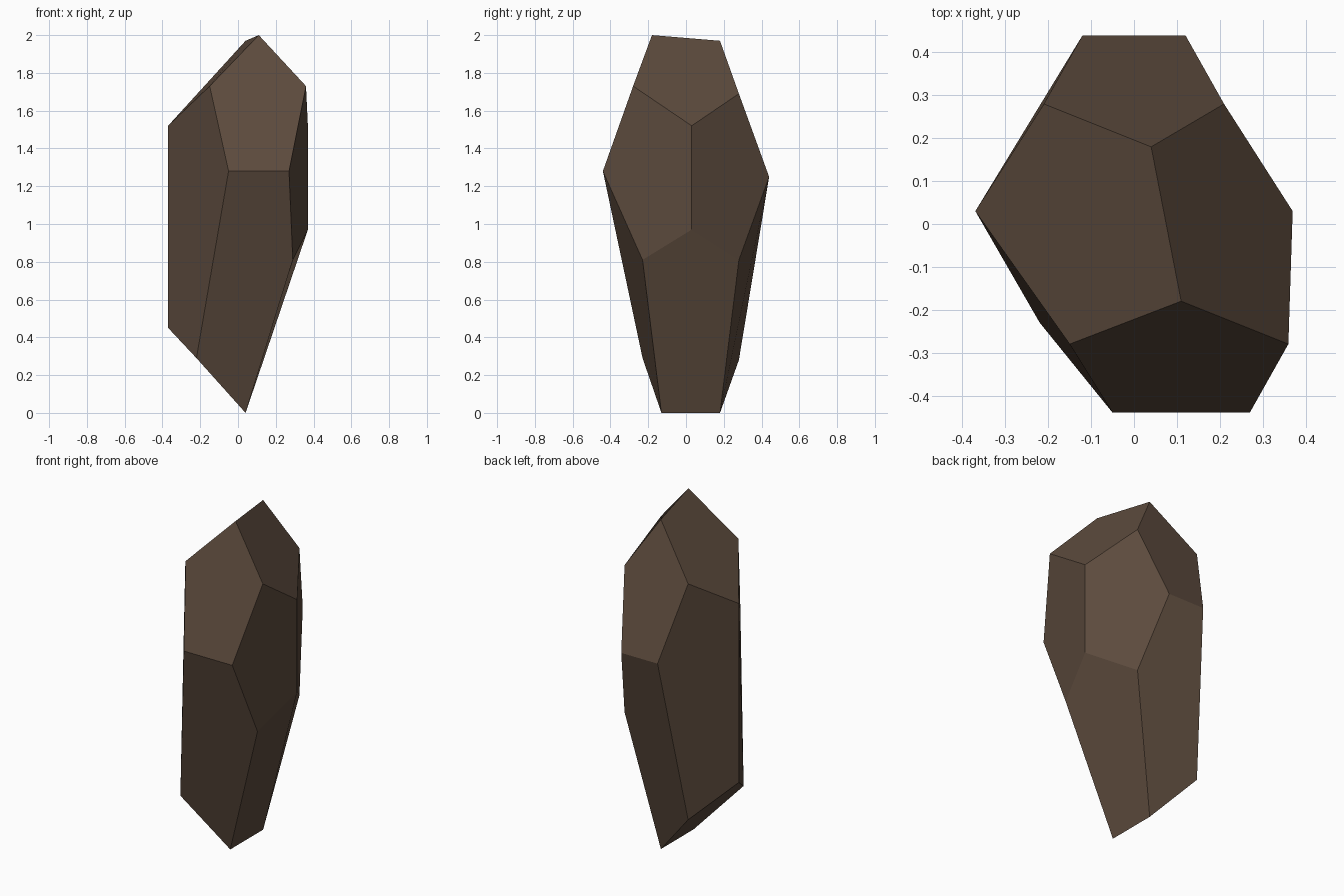
import bpy
import bmesh

# Remove the default cube
default_cube = bpy.data.objects.get("Cube")
if default_cube:
    bpy.data.objects.remove(default_cube, do_unlink=True)

LOW, HIGH = -1, 1
SIDES = (LOW, HIGH)

# One rock brown for the whole stone
brown = bpy.data.materials.new("rock_brown")
brown.use_nodes = True
colour = (0.108, 0.070, 0.047, 1.0)
brown.diffuse_color = colour
shader = next(n for n in brown.node_tree.nodes if n.type == "BSDF_PRINCIPLED")
shader.inputs["Base Color"].default_value = colour
shader.inputs["Roughness"].default_value = 0.9

bm = bmesh.new()


def edge_pair(start, end):
    """Two vertices keyed by their low or high end."""
    return {LOW: bm.verts.new(start), HIGH: bm.verts.new(end)}


# Ridges: bottom and top run along y, sides along z, front and back along x
ridge_z = {LOW: edge_pair((0.04, -0.13, 0), (0.04, 0.18, 0)),
           HIGH: edge_pair((0.11, -0.18, 2), (0.04, 0.18, 1.97))}
ridge_x = {LOW: edge_pair((-0.37, 0.03, 0.45), (-0.37, 0.03, 1.52)),
           HIGH: edge_pair((0.37, 0.03, 0.97), (0.37, 0.03, 1.52))}
ridge_y = {LOW: edge_pair((-0.05, -0.44, 1.28), (0.27, -0.44, 1.28)),
           HIGH: edge_pair((-0.12, 0.44, 1.25), (0.12, 0.44, 1.25))}

# Eight corners between the ridges, each upright pair keyed by side
corners = {(LOW, LOW): edge_pair((-0.22, -0.23, 0.29), (-0.15, -0.28, 1.73)),
           (HIGH, LOW): edge_pair((0.29, -0.23, 0.81), (0.36, -0.28, 1.73)),
           (LOW, HIGH): edge_pair((-0.21, 0.28, 0.28), (-0.21, 0.28, 1.69)),
           (HIGH, HIGH): edge_pair((0.21, 0.28, 0.81), (0.21, 0.28, 1.69))}


def corner(x, y, z):
    return corners[x, y][z]


# Twelve five-sided facets, two meeting at every ridge
for a in SIDES:
    for b in SIDES:
        bm.faces.new((ridge_z[b][LOW], ridge_z[b][HIGH], corner(a, HIGH, b),
                      ridge_x[a][b], corner(a, LOW, b)))
        bm.faces.new((ridge_x[a][LOW], ridge_x[a][HIGH], corner(a, b, HIGH),
                      ridge_y[b][a], corner(a, b, LOW)))
        bm.faces.new((ridge_y[a][LOW], ridge_y[a][HIGH], corner(HIGH, a, b),
                      ridge_z[b][a], corner(LOW, a, b)))
bmesh.ops.recalc_face_normals(bm, faces=bm.faces)

# Flat-shaded stone object
mesh = bpy.data.meshes.new("faceted_stone")
bm.to_mesh(mesh)
bm.free()
mesh.materials.append(brown)
stone = bpy.data.objects.new("faceted_stone", mesh)
bpy.context.collection.objects.link(stone)
